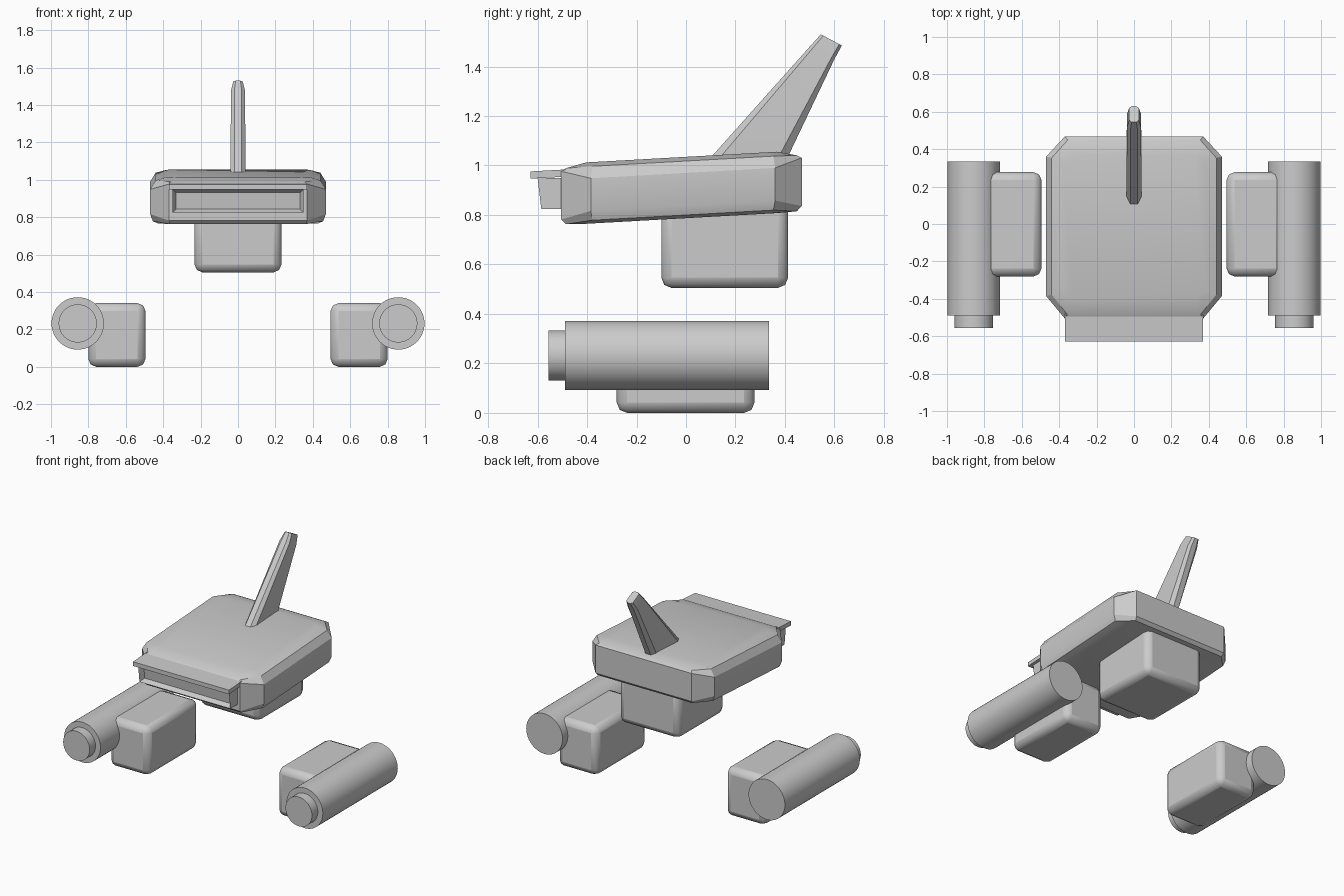
import bpy, bmesh, math

old = bpy.data.objects.get("Cube")
if old:
    bpy.data.objects.remove(old, do_unlink=True)

GREY = (0.6, 0.6, 0.6, 1)
mat = bpy.data.materials.new("plain_grey")
mat.use_nodes = True
mat.diffuse_color = GREY
mat.node_tree.nodes["Principled BSDF"].inputs["Base Color"].default_value = GREY


def finish(bm, name, bevel=0, mirror=False, angle=35):
    """Turn a bmesh into a shaded object, optionally bevelled and mirrored."""
    bmesh.ops.recalc_face_normals(bm, faces=bm.faces)
    mesh = bpy.data.meshes.new(name)
    bm.to_mesh(mesh)
    bm.free()
    mesh.materials.append(mat)
    obj = bpy.data.objects.new(name, mesh)
    bpy.context.collection.objects.link(obj)
    if bevel:
        mod = obj.modifiers.new("Bevel", 'BEVEL')
        mod.width, mod.segments = bevel, 2
    if mirror:
        mod = obj.modifiers.new("Mirror", 'MIRROR')
        mod.use_axis[0] = True
    bpy.ops.object.select_all(action='DESELECT')
    obj.select_set(True)
    bpy.context.view_layer.objects.active = obj
    bpy.ops.object.shade_smooth_by_angle(angle=math.radians(angle))
    return obj


def box(x, y, z):
    bm = bmesh.new()
    bmesh.ops.create_cube(bm, size=1)
    for v in bm.verts:
        v.co = [lo + (c + 0.5) * (hi - lo) for c, (lo, hi) in zip(v.co, (x, y, z))]
    return bm


def loft(rings):
    """Join equal-length point rings and cap both ends."""
    bm = bmesh.new()
    loops = [[bm.verts.new(p) for p in ring] for ring in rings]
    n = len(loops[0])
    for a, b in zip(loops, loops[1:]):
        for i in range(n):
            j = (i + 1) % n
            bm.faces.new((a[i], a[j], b[j], b[i]))
    bm.faces.new(loops[0])
    bm.faces.new(loops[-1])
    return bm


def cylinder(radius, y0, y1, x, z):
    pts = [(x + radius * math.cos(a), z + radius * math.sin(a))
           for a in (2 * math.pi * i / 48 for i in range(48))]
    return loft([[(px, y, pz) for px, pz in pts] for y in (y0, y1)])


def tilt(y):
    return 0.056 * y


# Head: chamfered octagon layers, tipped slightly forward
def head_ring(inset, end_inset, side_z, end_z):
    sx = 0.47 - inset
    ex = 0.37 - inset / 2
    front, back = -0.505 + end_inset, 0.468 - end_inset
    sf, sb = -0.385 + end_inset / 3, 0.36 - end_inset / 3
    half = [(ex, front, end_z), (sx, sf, side_z), (sx, sb, side_z), (ex, back, end_z)]
    ring = half + [(-x, y, z) for x, y, z in reversed(half)]
    return [(x, y, z + tilt(y)) for x, y, z in ring]


finish(loft([head_ring(0.04, 0.10, 0.787, 0.787),
             head_ring(0.015, 0.02, 0.80, 0.79),
             head_ring(0, 0, 0.838, 0.81),
             head_ring(0, 0, 0.97, 1.005),
             head_ring(0.03, 0.02, 1.018, 1.016),
             head_ring(0.09, 0.10, 1.035, 1.035)]), "head", angle=25)

# Muzzle with a recessed front panel
muzzle = box((-0.35, 0.35), (-0.60, -0.45), (0.825, 0.95))
for v in muzzle.verts:
    if v.co.z < 0.9 and v.co.y < -0.5:
        v.co.y = -0.585
muzzle.normal_update()
front = min(muzzle.faces, key=lambda f: f.calc_center_median().y)
bmesh.ops.inset_region(muzzle, faces=[front], thickness=0.025)
bmesh.ops.translate(muzzle, verts=front.verts, vec=(0, 0.035, 0))
finish(muzzle, "muzzle")

# Visor lip above the muzzle
visor = box((-0.37, 0.37), (-0.628, -0.45), (0.947, 0.976))
for v in visor.verts:
    v.co.z += tilt(v.co.y + 0.628)
finish(visor, "visor")

# Neck block
finish(box((-0.232, 0.232), (-0.10, 0.413), (0.505, 0.88)), "neck", bevel=0.042)


# Swept fin with chamfered edges
def fin_ring(a, b, width):
    (ya, za), (yb, zb) = a, b

    def at(t, x):
        return (x, ya + (yb - ya) * t, za + (zb - za) * t)
    half = [at(0, width * 0.5), at(0.12, width), at(0.88, width), at(1, width * 0.5)]
    return half + [(-x, y, z) for x, y, z in reversed(half)]


finish(loft([fin_ring((0.08, 1.01), (0.40, 1.01), 0.04),
             fin_ring((0.50, 1.48), (0.60, 1.43), 0.038),
             fin_ring((0.545, 1.53), (0.63, 1.485), 0.026)]), "fin", angle=20)

# Feet and side thrusters
finish(box((0.495, 0.80), (-0.28, 0.277), (0, 0.34)), "feet", bevel=0.042, mirror=True)
finish(cylinder(0.14, -0.49, 0.335, 0.857, 0.232), "side_tubes", mirror=True)
finish(cylinder(0.102, -0.555, -0.48, 0.857, 0.232), "tube_nozzles", mirror=True)
